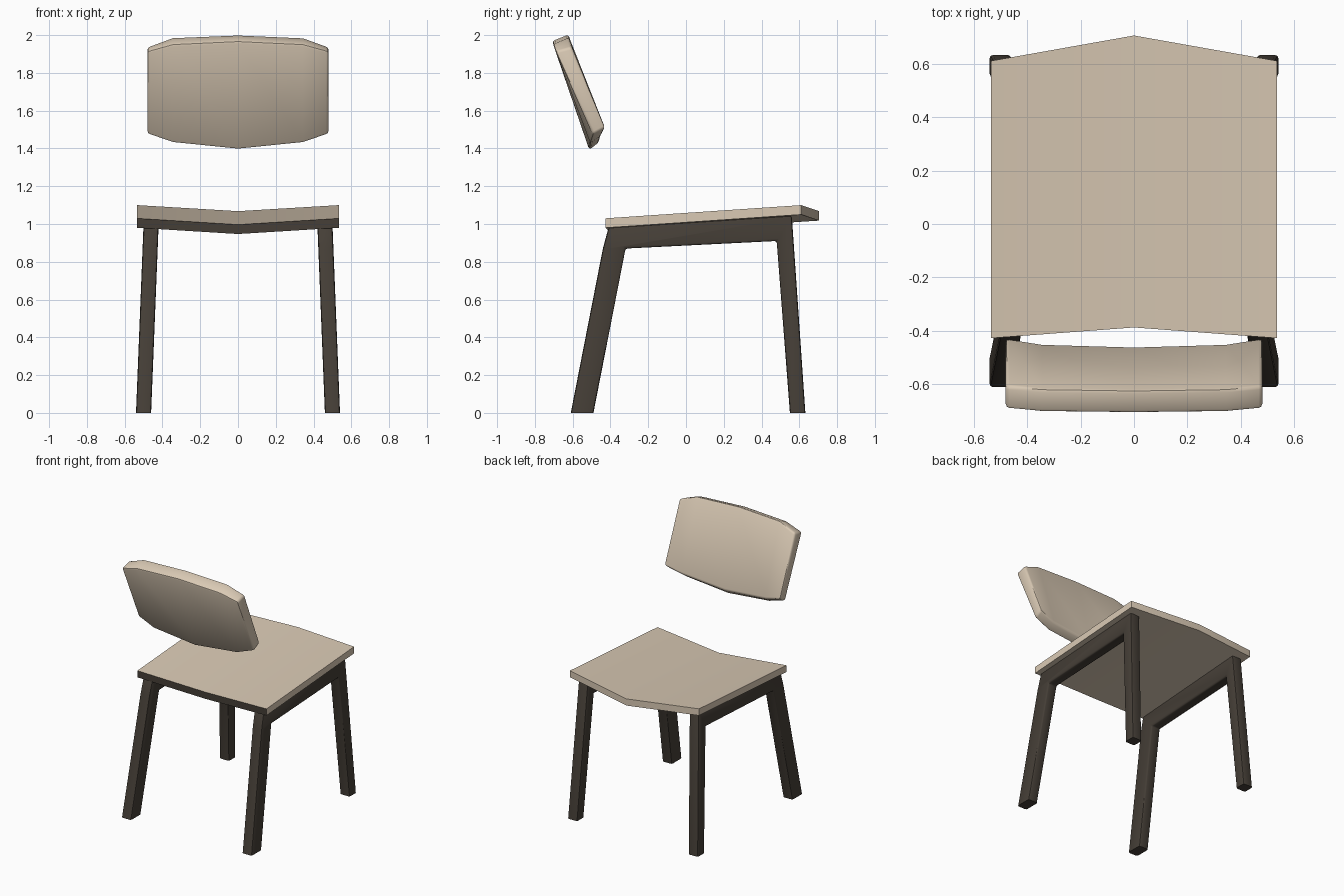
import bpy, bmesh, math

if "Cube" in bpy.data.objects:
    bpy.data.objects.remove(bpy.data.objects["Cube"])


def material(name, rgb):
    m = bpy.data.materials.new(name)
    m.diffuse_color = (*rgb, 1)
    m.use_nodes = True
    m.node_tree.nodes["Principled BSDF"].inputs["Base Color"].default_value = m.diffuse_color
    return m


LIGHT = material("pale wood", (0.70, 0.59, 0.46))
DARK = material("dark brown", (0.060, 0.049, 0.038))


def loft(name, rings, mats, bevel=0, keep_floor=False):
    """Skin a row of equal closed rings, cap both ends and round the sharp edges."""
    bm = bmesh.new()
    rows = [[bm.verts.new(p) for p in ring] for ring in rings]
    n = len(rows[0])
    for a, b in zip(rows, rows[1:]):
        for i in range(n):
            j = (i + 1) % n
            bm.faces.new((a[i], a[j], b[j], b[i]))
    bm.faces.new(rows[0][::-1])
    bm.faces.new(rows[-1])
    bmesh.ops.recalc_face_normals(bm, faces=bm.faces[:])
    if bevel:
        edges = [e for e in bm.edges if e.calc_face_angle(0) > math.radians(40)
                 and not (keep_floor and all(v.co.z < 0.001 for v in e.verts))]
        bmesh.ops.bevel(bm, geom=edges, offset=bevel, segments=2,
                        profile=0.5, affect='EDGES')
    me = bpy.data.meshes.new(name)
    bm.to_mesh(me)
    bm.free()
    for m in mats:
        me.materials.append(m)
    ob = bpy.data.objects.new(name, me)
    bpy.context.collection.objects.link(ob)
    bpy.context.view_layer.objects.active = ob
    ob.select_set(True)
    bpy.ops.object.shade_smooth_by_angle(angle=math.radians(40))
    ob.select_set(False)
    return ob


# Seat: shallow V-shaped board, lower along the middle
T = 0.05
seat_rows = [(-0.535, -0.427, 0.98, 0.61, 1.05),
             (0.0, -0.387, 0.947, 0.705, 1.018),
             (0.535, -0.427, 0.98, 0.61, 1.05)]
seat = loft("seat", [[(x, y0, z0), (x, y1, z1), (x, y1, z1 + T), (x, y0, z0 + T)]
                     for x, y0, z0, y1, z1 in seat_rows], [LIGHT, DARK])
# dark edge on the -y side of the seat
for p in seat.data.polygons:
    if p.normal.y < -0.7:
        p.material_index = 1

# Backrest: leaning padded panel, ends curved toward the seat
sections = {
    0.0: [(-0.512, 1.393), (-0.458, 1.435), (-0.622, 2.003), (-0.708, 1.968)],
    0.345: [(-0.507, 1.428), (-0.448, 1.468), (-0.617, 1.988), (-0.704, 1.952)],
    0.48: [(-0.492, 1.475), (-0.425, 1.51), (-0.605, 1.937), (-0.692, 1.915)],
}
loft("backrest", [[(x, y, z) for y, z in sections[abs(x)]]
                  for x in (-0.48, -0.345, 0.0, 0.345, 0.48)], [LIGHT], 0.014)

# Side frames: two legs and a rail in one outline, leaning inward
outline = [(-0.61, 0), (-0.49, 0), (-0.32, 0.87), (0.48, 0.91), (0.55, 0),
           (0.632, 0), (0.56, 1.045), (-0.41, 0.982), (-0.44, 0.87)]
for side, name in ((-1, "left_frame"), (1, "right_frame")):
    loft(name, [[(side * (x - 0.04 * z), y, z) for y, z in outline]
                for x in (0.46, 0.54)], [DARK], 0.012, True)
